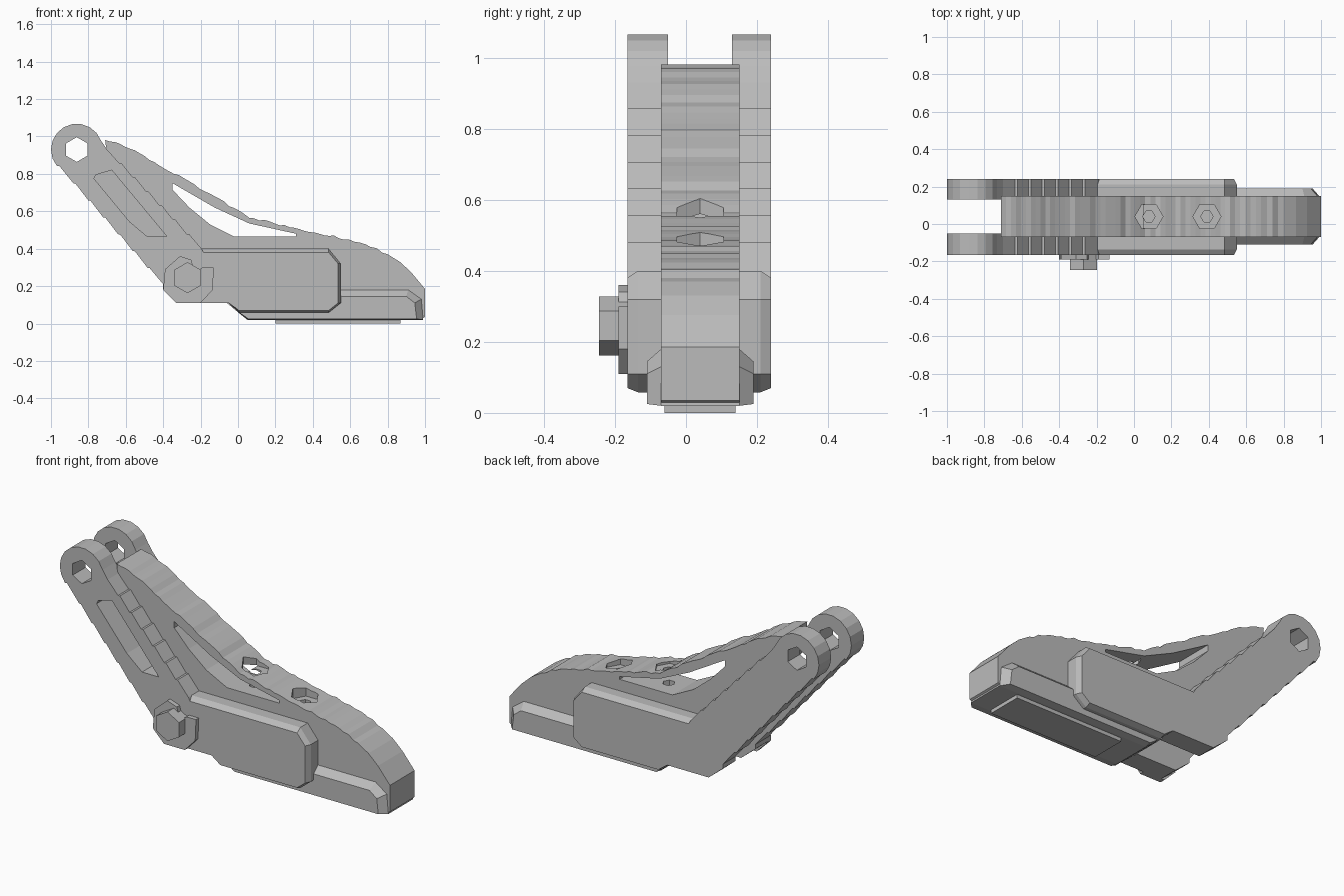
import bpy, bmesh, math, random
from mathutils import Vector

random.seed(4)
cube = bpy.data.objects.get("Cube")
if cube:
    bpy.data.objects.remove(cube, do_unlink=True)

grey = bpy.data.materials.new("plain_grey")
grey.use_nodes = True
grey.diffuse_color = (0.5, 0.5, 0.5, 1)
grey.node_tree.nodes["Principled BSDF"].inputs["Base Color"].default_value = (0.5, 0.5, 0.5, 1)


def loft(name, loops):
    """Join equal-length closed loops of 3D points and cap both ends."""
    bm = bmesh.new()
    rings = [[bm.verts.new(p) for p in loop] for loop in loops]
    n = len(rings[0])
    for a, b in zip(rings, rings[1:]):
        for i in range(n):
            j = (i + 1) % n
            bm.faces.new((a[i], a[j], b[j], b[i]))
    bm.faces.new(rings[0])
    bm.faces.new(rings[-1])
    bmesh.ops.recalc_face_normals(bm, faces=bm.faces)
    mesh = bpy.data.meshes.new(name)
    bm.to_mesh(mesh)
    bm.free()
    mesh.materials.append(grey)
    obj = bpy.data.objects.new(name, mesh)
    bpy.context.collection.objects.link(obj)
    return obj


def prism(name, *sections):
    """Side profiles (x, z), each placed at its own y."""
    return loft(name, [[(x, y, z) for x, z in pts] for y, pts in sections])


def ring(cx, cz, r, n, start=0):
    step = math.tau / n
    return [(cx + r * math.cos(start + i * step), cz + r * math.sin(start + i * step)) for i in range(n)]


def upright(name, x, y, r, low, high):
    return loft(name, [[(px, py, z) for px, py in ring(x, y, r, 6)] for z in (low, high)])


def cut(obj, *cutters):
    for cutter in cutters:
        cutter.hide_render = True
        mod = obj.modifiers.new("cut", 'BOOLEAN')
        mod.operation = 'DIFFERENCE'
        mod.solver = 'EXACT'
        mod.object = cutter
        bpy.context.view_layer.objects.active = obj
        bpy.ops.object.modifier_apply(modifier=mod.name)
        bpy.data.objects.remove(cutter, do_unlink=True)


def stepped(a, b, n, depth):
    """A straight edge broken into shallow saw steps, ends included."""
    a, b = Vector(a), Vector(b)
    side = Vector((b.y - a.y, a.x - b.x)).normalized() * depth
    pts = [a]
    for i in range(1, n):
        p = a.lerp(b, i / n)
        pts += [p + side, p + (b - a).normalized() * 0.008 - side * 0.5]
    return [tuple(p) for p in pts + [b]]


# Ribbed upper edge of the central web
crest = [(-0.71, 0.985), (-0.63, 0.965), (-0.37, 0.82), (-0.18, 0.71), (0.06, 0.57),
         (0.33, 0.5), (0.54, 0.462), (0.68, 0.425), (0.8, 0.37), (0.865, 0.33), (0.925, 0.275), (1.0, 0.185)]
ribbed = []
for (x0, z0), (x1, z1) in zip(crest, crest[1:]):
    n = max(1, round((x1 - x0) / 0.027))
    for i in range(n):
        t = i / n
        jag = random.uniform(-0.007, 0.006) if x0 < 0.8 else 0
        ribbed.append((x0 + (x1 - x0) * t, z0 + (z1 - z0) * t + jag))
ribbed.append(crest[-1])
web = ribbed + [(1.0, 0.035), (0.97, 0.02), (0.05, 0.02), (0, 0.06), (-0.06, 0.11),
                (-0.16, 0.25), (-0.36, 0.47), (-0.7, 0.89)]
central_web = prism("central_web", (-0.07, web), (0.15, web))

# Curved triangular window and the two screw pockets
window = [(-0.35, 0.75), (-0.125, 0.62), (0.06, 0.535), (0.31, 0.48), (0.31, 0.465),
          (-0.02, 0.465), (-0.15, 0.53), (-0.26, 0.62), (-0.35, 0.715)]
cut(central_web, prism("window_cutter", (-0.3, window), (0.3, window)))
for x, floor in ((0.08, 0.54), (0.39, 0.45)):
    cut(central_web, upright("pocket_cutter", x, 0.04, 0.075, floor, 0.8),
        upright("screw_hole_cutter", x, 0.04, 0.033, 0.38, 0.8))

# Side arms with round eyes, and the chamfered side blocks below them
HEAD = (-0.862, 0.93)
head = [(HEAD[0] + 0.138 * math.cos(math.radians(a)), HEAD[1] + 0.138 * math.sin(math.radians(a)))
        for a in range(20, 221, 20)]
arm = (stepped((-0.195, 0.4), (-0.7, 0.93), 7, 0.006) + head
       + stepped((-0.955, 0.842), (-0.4, 0.21), 7, 0.005)
       + [(-0.4, 0.185), (-0.31, 0.11), (-0.05, 0.11)])
block = [(-0.05, 0.11), (0.005, 0.058), (0.485, 0.058), (0.55, 0.11), (0.55, 0.32),
         (0.485, 0.4), (-0.195, 0.4)]
block_face = [(min(x, 0.535), min(max(z, 0.07), 0.38)) for x, z in block]
slot = [(-0.77, 0.775), (-0.76, 0.795), (-0.675, 0.82), (-0.38, 0.465), (-0.485, 0.465), (-0.58, 0.545)]
eye = ring(*HEAD, 0.066, 6, math.pi / 6)

for side, inner, bevel, outer in (("front", -0.05, -0.135, -0.165), ("back", 0.13, 0.21, 0.24)):
    plate = prism(side + "_arm", (inner, arm), (outer, arm))
    cut(plate, prism("eye_cutter", (-0.4, eye), (0.4, eye)))
    if side == "front":
        cut(plate, prism("slot_cutter", (-0.3, slot), (0, slot)))
    prism(side + "_side_block", (inner, block), (bevel, block), (outer, block_face))

# Wider foot with sloping shoulders, and a thin sole
foot = [(0.05, 0.02), (0, 0.06), (0, 0.18), (0.91, 0.18), (0.98, 0.13), (0.99, 0.02)]
foot_face = [(0.055, 0.025), (0.005, 0.06), (0.005, 0.145), (0.9, 0.145), (0.945, 0.11), (0.955, 0.025)]
prism("foot", (-0.11, foot_face), (-0.07, foot), (0.15, foot), (0.19, foot_face))
sole = [(0.2, 0), (0.87, 0), (0.87, 0.025), (0.2, 0.025)]
prism("sole", (-0.06, sole), (0.14, sole))

# Pivot bolt with a broken washer on the front
washer = [(-0.4, 0.18), (-0.33, 0.11), (-0.2, 0.11), (-0.135, 0.18), (-0.13, 0.3),
          (-0.19, 0.3), (-0.23, 0.27), (-0.25, 0.34), (-0.31, 0.36), (-0.39, 0.29)]
prism("washer", (-0.16, washer), (-0.19, washer))
bolt = ring(-0.27, 0.245, 0.083, 6, math.pi / 6)
prism("bolt_head", (-0.16, bolt), (-0.245, bolt))
